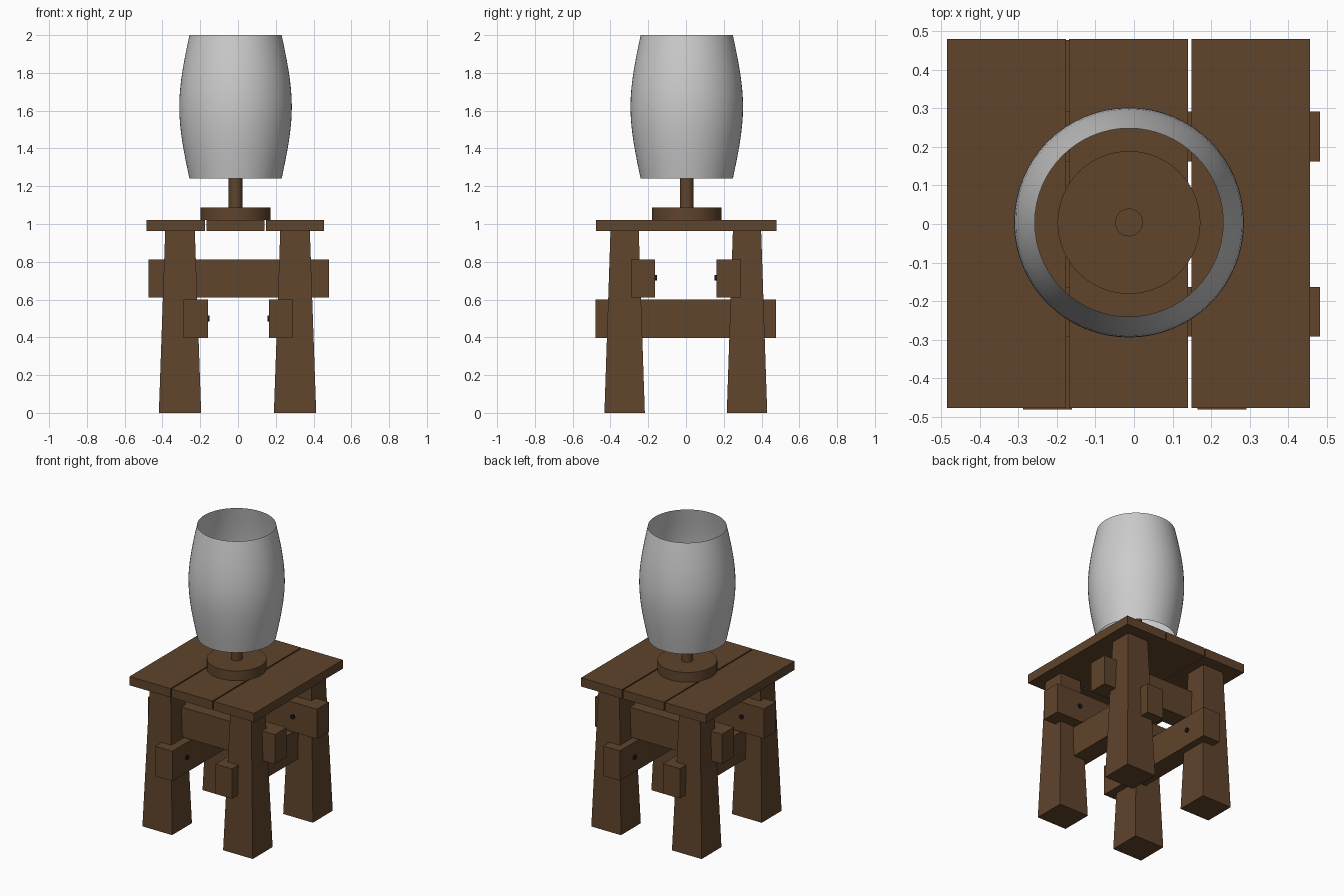
import bpy, bmesh, math

if "Cube" in bpy.data.objects:
    bpy.data.objects.remove(bpy.data.objects["Cube"])

def material(name, rgb):
    m = bpy.data.materials.new(name)
    m.diffuse_color = (*rgb, 1)
    m.use_nodes = True
    m.node_tree.nodes["Principled BSDF"].inputs["Base Color"].default_value = m.diffuse_color
    return m

WOOD = material("brown_wood", (0.115, 0.058, 0.025))
DARK = material("dark_peg", (0.01, 0.01, 0.01))

def add_object(name, bm, mat=None):
    bmesh.ops.recalc_face_normals(bm, faces=bm.faces)
    me = bpy.data.meshes.new(name)
    bm.to_mesh(me)
    bm.free()
    ob = bpy.data.objects.new(name, me)
    bpy.context.collection.objects.link(ob)
    if mat:
        me.materials.append(mat)
    return ob

def smooth(ob, degrees=35):
    bpy.ops.object.select_all(action='DESELECT')
    ob.select_set(True)
    bpy.context.view_layer.objects.active = ob
    bpy.ops.object.shade_smooth_by_angle(angle=math.radians(degrees))

def box(name, x, y, z, taper=(1, 1)):
    """Box from (min, max) ranges; taper scales the upper face about its centre."""
    bm = bmesh.new()
    bmesh.ops.create_cube(bm, size=1)
    for v in bm.verts:
        tx, ty = taper if v.co.z > 0 else (1, 1)
        v.co = (sum(x) / 2 + v.co.x * (x[1] - x[0]) * tx,
                sum(y) / 2 + v.co.y * (y[1] - y[0]) * ty,
                sum(z) / 2 + v.co.z * (z[1] - z[0]))
    return add_object(name, bm, WOOD)

def cylinder(name, loc, r, depth, segs, mat, rot=(0, 0, 0)):
    bm = bmesh.new()
    bmesh.ops.create_cone(bm, cap_ends=True, segments=segs, radius1=r, radius2=r, depth=depth)
    ob = add_object(name, bm, mat)
    ob.location, ob.rotation_euler = loc, rot
    smooth(ob)
    return ob

# Table top: three planks with narrow gaps
for side, x in (("left", (-0.485, -0.176)), ("middle", (-0.168, 0.14)), ("right", (0.149, 0.456))):
    box(side + "_plank", x, (-0.477, 0.479), (0.962, 1.022))

# Four tapered legs
for xn, cx in (("left", -0.307), ("right", 0.302)):
    for yn, cy in (("front", -0.325), ("back", 0.323)):
        box(f"{yn}_{xn}_leg", (cx - 0.112, cx + 0.112), (cy - 0.107, cy + 0.107),
            (0, 0.962), (0.70, 0.70))

# Upper rails along x, with pegs on their inner faces
for name, y, s in (("front", (-0.291, -0.163), 1), ("back", (0.162, 0.291), -1)):
    box(name + "_rail", (-0.475, 0.482), y, (0.61, 0.813))
    face = y[1] if s > 0 else y[0]
    for px in (-0.307, 0.302):
        cylinder(name + "_rail_peg", (px, face, 0.715), 0.015, 0.02, 16, DARK, (math.pi / 2, 0, 0))

# Lower rails along y, with pegs on their inner faces
for name, x, s in (("left", (-0.288, -0.16), 1), ("right", (0.165, 0.291), -1)):
    box(name + "_rail", x, (-0.48, 0.477), (0.396, 0.6))
    face = x[1] if s > 0 else x[0]
    for py in (-0.325, 0.323):
        cylinder(name + "_rail_peg", (face, py, 0.5), 0.015, 0.02, 16, DARK, (0, math.pi / 2, 0))

# Lamp base and stem
LX, LY = -0.013, 0.004
cylinder("lamp_base", (LX, LY, 1.055), 0.185, 0.066, 64, WOOD)
cylinder("lamp_stem", (LX, LY, 1.265), 0.036, 0.36, 32, WOOD)

# Lamp shade: open bulging tube, straight near its rims
bm = bmesh.new()
RINGS, SEGS = 16, 64
rings = []
for i in range(RINGS + 1):
    u = i / RINGS
    t = 1 - abs(2 * u - 1)
    r = 0.244 + 0.054 * (1.5 * t - 0.5 * t ** 3)
    rings.append([bm.verts.new((LX + r * math.cos(a), LY + r * math.sin(a), 1.24 + 0.76 * u))
                  for a in (2 * math.pi * k / SEGS for k in range(SEGS))])
for lo, hi in zip(rings, rings[1:]):
    for k in range(SEGS):
        n = (k + 1) % SEGS
        bm.faces.new((lo[k], lo[n], hi[n], hi[k]))
smooth(add_object("lamp_shade", bm))
